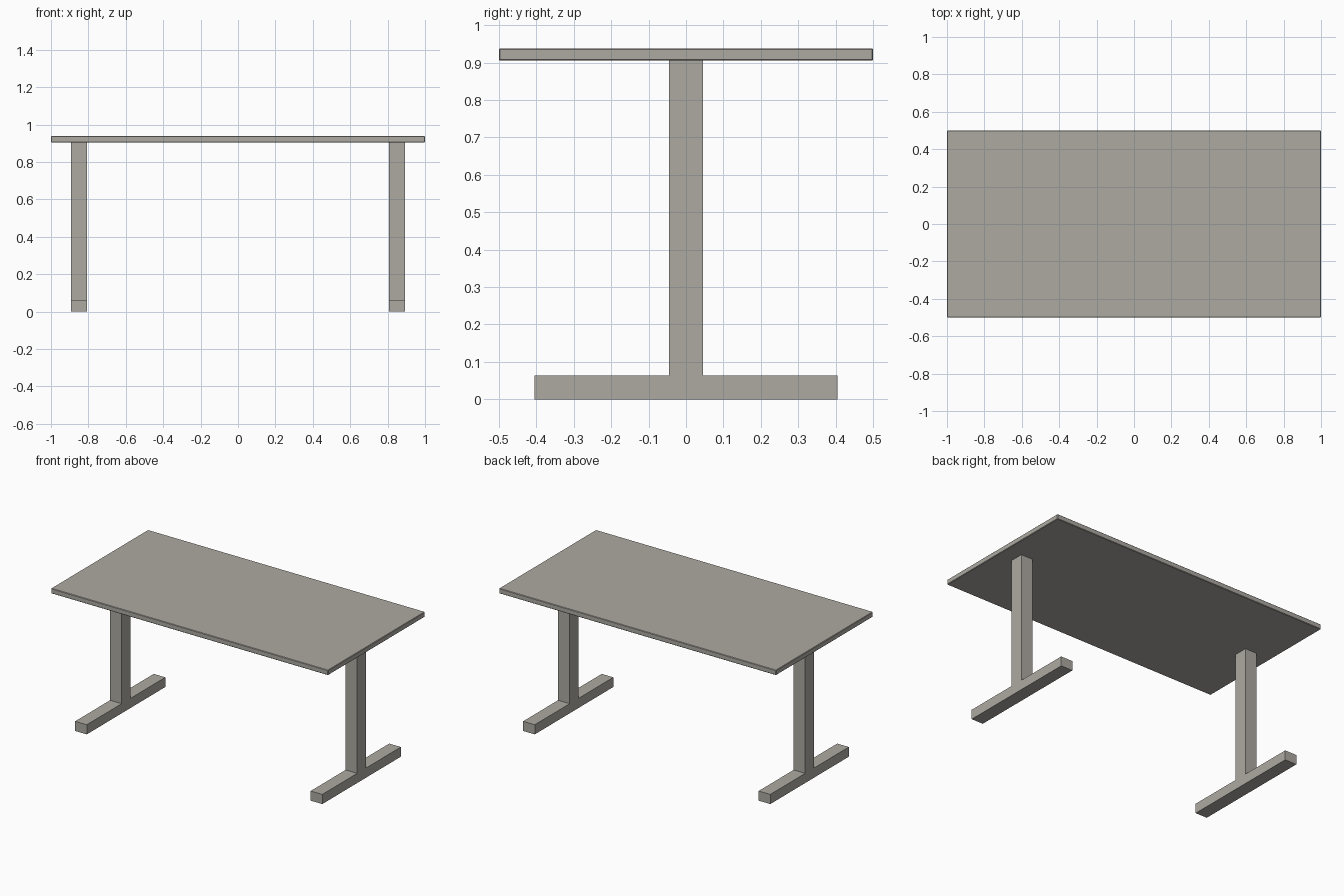
import bpy
import bmesh

if "Cube" in bpy.data.objects:
    bpy.data.objects.remove(bpy.data.objects["Cube"])

metal = bpy.data.materials.new("warm_grey")
metal.diffuse_color = (0.42, 0.40, 0.365, 1.0)
metal.use_nodes = True
metal.node_tree.nodes["Principled BSDF"].inputs["Base Color"].default_value = metal.diffuse_color


def finish(name, bm):
    bmesh.ops.recalc_face_normals(bm, faces=bm.faces)
    mesh = bpy.data.meshes.new(name)
    bm.to_mesh(mesh)
    bm.free()
    mesh.materials.append(metal)
    obj = bpy.data.objects.new(name, mesh)
    bpy.context.collection.objects.link(obj)
    return obj


# Tabletop: thin slab with slightly eased edges
bm = bmesh.new()
bmesh.ops.create_cube(bm, size=1.0)
for v in bm.verts:
    v.co = (v.co.x * 2.0, v.co.y * 1.0, 0.9215 + v.co.z * 0.033)
top = finish("tabletop", bm)
ease = top.modifiers.new("eased_edges", "BEVEL")
ease.width = 0.003
ease.segments = 1

# T-shaped legs: foot and post in one profile (y, z), extruded along x
FOOT_Y, FOOT_Z, POST_Y, POST_Z = 0.405, 0.063, 0.045, 0.905
half = [(FOOT_Y, 0.0), (FOOT_Y, FOOT_Z), (POST_Y, FOOT_Z), (POST_Y, POST_Z)]
profile = half + [(-y, z) for y, z in reversed(half)]

for name, x in (("left_leg", -0.85), ("right_leg", 0.85)):
    bm = bmesh.new()
    face = bm.faces.new([bm.verts.new((x - 0.042, y, z)) for y, z in profile])
    result = bmesh.ops.extrude_face_region(bm, geom=[face])
    moved = [g for g in result["geom"] if isinstance(g, bmesh.types.BMVert)]
    bmesh.ops.translate(bm, verts=moved, vec=(0.084, 0, 0))
    finish(name, bm)
